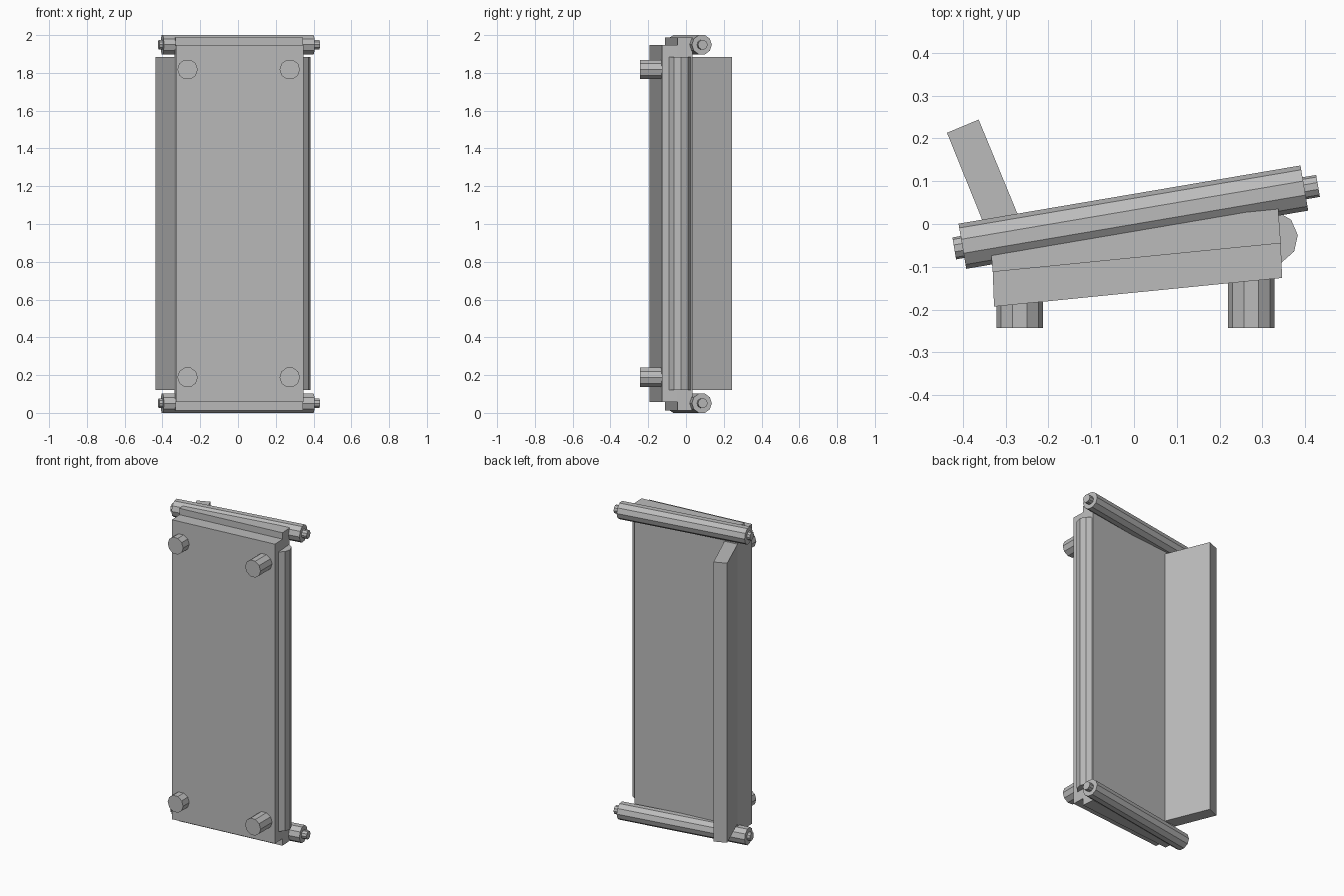
import bpy, bmesh, math
from mathutils import Vector

if "Cube" in bpy.data.objects:
    bpy.data.objects.remove(bpy.data.objects["Cube"])

grey = bpy.data.materials.new("light_grey")
grey.diffuse_color = (0.5, 0.5, 0.5, 1)
grey.use_nodes = True
grey.node_tree.nodes["Principled BSDF"].inputs["Base Color"].default_value = grey.diffuse_color


def finish(bm, name):
    bmesh.ops.recalc_face_normals(bm, faces=bm.faces)
    me = bpy.data.meshes.new(name)
    bm.to_mesh(me)
    bm.free()
    me.materials.append(grey)
    ob = bpy.data.objects.new(name, me)
    bpy.context.collection.objects.link(ob)
    return ob


def prism(name, outline, z0, z1):
    """Extrude a plan outline (x, y) from z0 to z1."""
    bm = bmesh.new()
    face = bm.faces.new([bm.verts.new((x, y, z0)) for x, y in outline])
    ext = bmesh.ops.extrude_face_region(bm, geom=[face])
    moved = [v for v in ext["geom"] if isinstance(v, bmesh.types.BMVert)]
    bmesh.ops.translate(bm, verts=moved, vec=(0, 0, z1 - z0))
    return finish(bm, name)


def rod(name, a, b, r, side, n=10):
    """Faceted rod from a to b, with one corner pointing along side."""
    a, b = Vector(a), Vector(b)
    u = Vector(side).normalized()
    v = (b - a).normalized().cross(u).normalized()
    bm = bmesh.new()
    ring = [u * r * math.cos(math.tau * i / n) + v * r * math.sin(math.tau * i / n)
            for i in range(n)]
    lo = [bm.verts.new(a + p) for p in ring]
    hi = [bm.verts.new(b + p) for p in ring]
    bm.faces.new(lo)
    bm.faces.new(hi)
    for i in range(n):
        j = (i + 1) % n
        bm.faces.new((lo[i], lo[j], hi[j], hi[i]))
    return finish(bm, name)


# Slightly turned front slab and the plate behind it
prism("front_slab", [(-.327, -.193), (.346, -.126), (.343, -.045), (-.33, -.112)], .057, 1.948)
prism("back_plate", [(-.33, -.112), (.343, -.045), (.337, .035), (-.337, -.032)], .012, 1.988)

# Fin standing out from the back at the left edge
prism("back_fin", [(-.437, .213), (-.363, .244), (-.25, -.03), (-.337, -.034)], .12, 1.885)

# Faceted upright rounding off the right edge
rod("edge_upright", (.32, -.032, .12), (.32, -.032, 1.885), .063, (.995, .095, 0))

# Rollers with end pins at top and bottom
for label, z in (("bottom", .051), ("top", 1.949)):
    across = (-.168, .986, 0)
    rod(label + "_roller", (-.401, -.052, z), (.398, .084, z), .0535, across)
    rod(label + "_roller_pin", (-.42, -.057, z), (.43, .089, z), .026, across)

# Four feet on the front face
for side, x, back in (("left", -.267, -.15), ("right", .274, -.1)):
    for label, z in (("lower", .188), ("upper", 1.818)):
        rod(f"{label}_{side}_foot", (x, -.243, z), (x, back, z), .054, (1, 0, 0))
